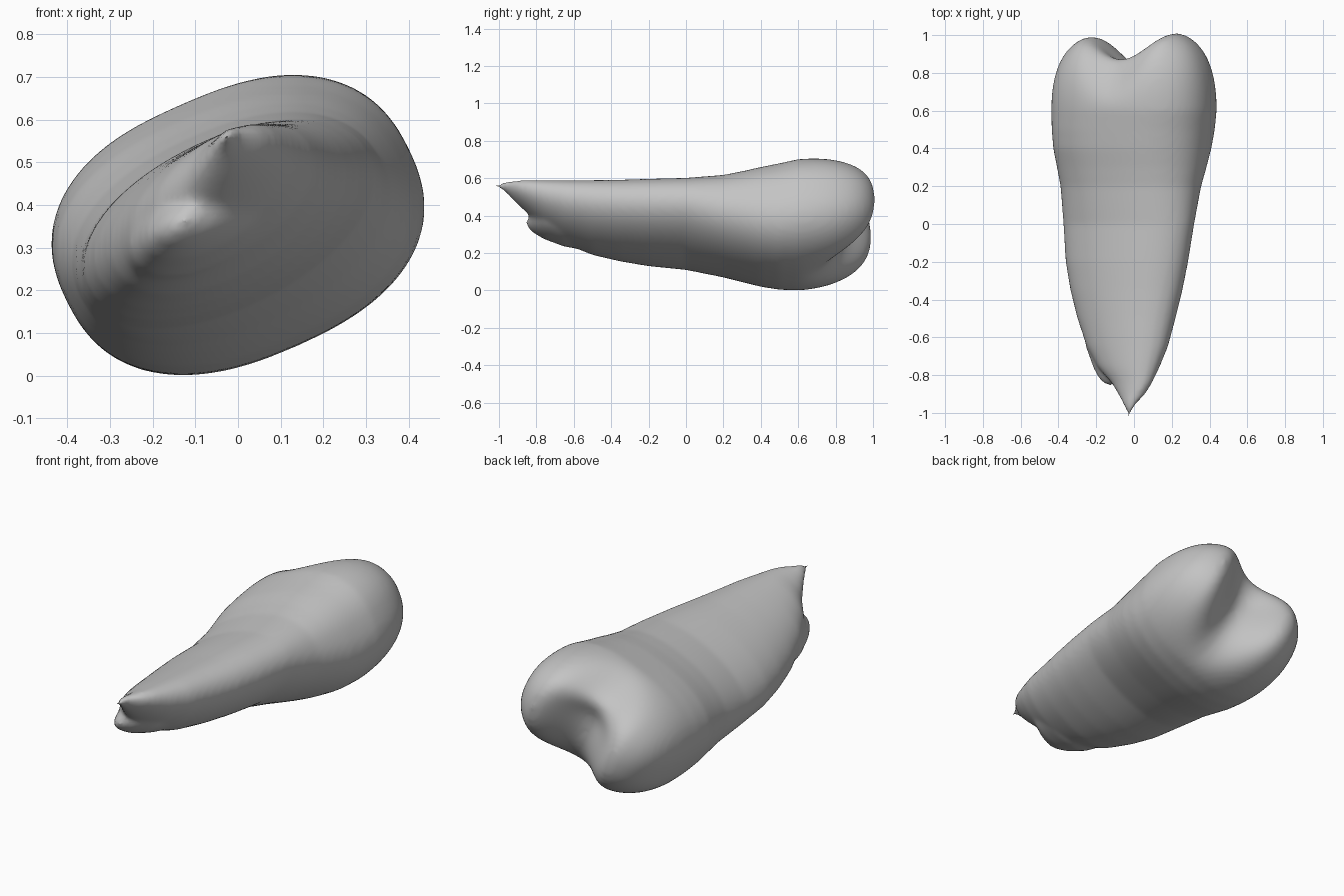
import bpy
import bmesh
from math import sin, cos, pi, radians, exp
from mathutils import Vector

cube = bpy.data.objects.get("Cube")
if cube:
    bpy.data.objects.remove(cube, do_unlink=True)

SIDES = 64
CROWN_TILT = radians(25)
ROOT_TILT = radians(28)


def signed_power(v, p):
    return abs(v) ** p * (1 if v >= 0 else -1)


def unit_section(y):
    """Tilted oval in a -1..1 box: flattened on the root, boxier on the crown."""
    k = min(max(y / 0.45, 0), 1)
    tilt = ROOT_TILT + (CROWN_TILT - ROOT_TILT) * k
    short = 0.54 + 0.2 * k
    power = 0.95 - 0.12 * k
    pts = []
    for i in range(SIDES):
        t = 2 * pi * i / SIDES
        u = signed_power(cos(t), power)
        v = short * signed_power(sin(t), power)
        pts.append((u * cos(tilt) - v * sin(tilt), u * sin(tilt) + v * cos(tilt)))
    w = max(p[0] for p in pts)
    h = max(p[1] for p in pts)
    return [(x / w, z / h) for x, z in pts]


def section_ring(bm, y, x0, x1, z0, z1):
    cx, cz, a, b = (x0 + x1) / 2, (z0 + z1) / 2, (x1 - x0) / 2, (z1 - z0) / 2
    return [bm.verts.new((cx + a * x, y, cz + b * z)) for x, z in unit_section(y)]


def bridge(bm, rings):
    for r, s in zip(rings, rings[1:]):
        for i in range(SIDES):
            j = (i + 1) % SIDES
            bm.faces.new((r[i], r[j], s[j], s[i]))


def close(bm, ring, point):
    tip = bm.verts.new(point)
    for i in range(SIDES):
        bm.faces.new((ring[i], ring[(i + 1) % SIDES], tip))


def crown_point(r, x, z):
    """Biting surface: two cusps, a groove and a raised rim on the upper side."""
    px, pz = 0.438 * r * x, 0.351 * r * z
    u = px * cos(CROWN_TILT) + pz * sin(CROWN_TILT)
    v = -px * sin(CROWN_TILT) + pz * cos(CROWN_TILT)
    cusp = sin(pi / 2 * min(abs(u) / 0.27, 1)) ** 2
    height = 0.84 + 0.18 * cusp + (0.01 if u > 0 else -0.01) * cusp
    height += 0.07 * exp(-((v - 0.19) / 0.09) ** 2 - (u / 0.16) ** 2)
    height -= 0.9 * v * v
    y = 0.6 + (height - 0.6) * max(0, 1 - r ** 4.2) ** 0.44
    return Vector((px, y, 0.351 + pz + 0.08 * (y - 0.6)))


bm = bmesh.new()

# Main root and crown wall: y, then x and z limits of each section
BODY = [
    (-0.96, -0.055, 0.005, 0.52, 0.585), (-0.9, -0.085, 0.06, 0.46, 0.588),
    (-0.84, -0.12, 0.097, 0.405, 0.59), (-0.76, -0.19, 0.135, 0.325, 0.59),
    (-0.65, -0.25, 0.18, 0.25, 0.59),
    (-0.5, -0.3, 0.22, 0.19, 0.59), (-0.35, -0.337, 0.257, 0.155, 0.592),
    (-0.2, -0.362, 0.287, 0.13, 0.597), (0, -0.374, 0.319, 0.11, 0.602),
    (0.2, -0.389, 0.356, 0.07, 0.618), (0.3, -0.408, 0.384, 0.045, 0.637),
    (0.4, -0.428, 0.41, 0.02, 0.66), (0.5, -0.436, 0.428, 0.004, 0.68),
]
rings = [section_ring(bm, *row) for row in BODY]
close(bm, rings[0], (-0.028, -1.025, 0.562))

# Crown cap
STEPS = 28
for k in range(STEPS):
    r = cos(pi / 2 * k / STEPS)
    rings.append([bm.verts.new(crown_point(r, x, z)) for x, z in unit_section(1)])
bridge(bm, rings)
close(bm, rings[-1], crown_point(0, 0, 0))

# Second, shorter root tip
BRANCH = [
    (-0.845, -0.16, -0.095, 0.335, 0.39), (-0.82, -0.185, -0.035, 0.31, 0.42),
    (-0.76, -0.217, 0.05, 0.275, 0.46), (-0.65, -0.255, 0.11, 0.234, 0.5),
    (-0.5, -0.28, 0.13, 0.21, 0.5), (-0.3, -0.25, 0.1, 0.24, 0.45),
]
rings = [section_ring(bm, *row) for row in BRANCH]
bridge(bm, rings)
close(bm, rings[0], (-0.125, -0.86, 0.36))
close(bm, rings[-1], (-0.08, -0.2, 0.35))

bmesh.ops.recalc_face_normals(bm, faces=bm.faces)
mesh = bpy.data.meshes.new("tooth")
bm.to_mesh(mesh)
bm.free()
tooth = bpy.data.objects.new("tooth", mesh)
bpy.context.collection.objects.link(tooth)

# Fuse the roots and soften the joins
fuse = tooth.modifiers.new("fuse", "REMESH")
fuse.mode = "VOXEL"
fuse.voxel_size = 0.014
fuse.use_smooth_shade = True
soften = tooth.modifiers.new("soften", "SMOOTH")
soften.factor = 0.5
soften.iterations = 10

# Plain grey enamel
grey = bpy.data.materials.new("enamel grey")
grey.use_nodes = True
colour = (0.55, 0.55, 0.55, 1)
grey.diffuse_color = colour
grey.node_tree.nodes["Principled BSDF"].inputs["Base Color"].default_value = colour
mesh.materials.append(grey)
